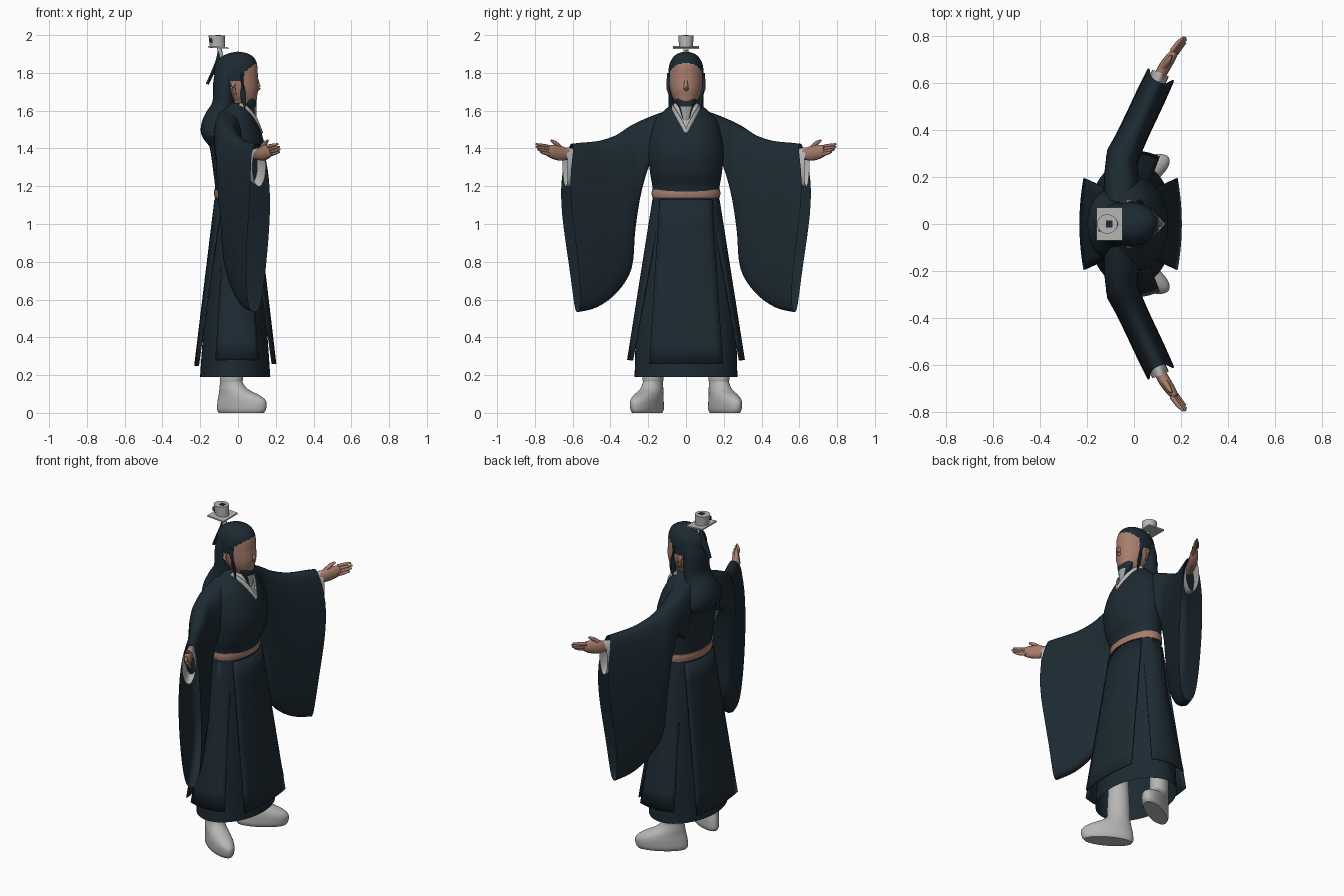
import bpy
import math
from mathutils import Vector

if "Cube" in bpy.data.objects:
    bpy.data.objects.remove(bpy.data.objects["Cube"])


def material(name, rgb):
    m = bpy.data.materials.new(name)
    m.use_nodes = True
    m.diffuse_color = (*rgb, 1)
    m.node_tree.nodes["Principled BSDF"].inputs["Base Color"].default_value = (*rgb, 1)
    return m


NAVY = material("dark navy", (0.012, 0.023, 0.032))
SKIN = material("warm skin", (0.39, 0.205, 0.15))
WHITE = material("off white", (0.47, 0.47, 0.465))
GREY = material("pale grey", (0.36, 0.37, 0.38))


def smooth_keys(keys, steps=6):
    """Catmull-Rom resampling of a list of equal-length tuples."""
    out = []
    for i in range(len(keys) - 1):
        p = [keys[max(0, min(len(keys) - 1, i + k))] for k in (-1, 0, 1, 2)]
        for s in range(steps):
            t = s / steps
            out.append(tuple(
                b + 0.5 * t * (c - a + t * (2 * a - 5 * b + 4 * c - d + t * (3 * (b - c) + d - a)))
                for a, b, c, d in zip(*p)))
    out.append(keys[-1])
    return out


def skin_rings(name, rings, mats, rule=None, closed=True, caps=True, mirror=False, thick=0):
    """Bridge equal-sized point rings into one smooth object."""
    n = len(rings[0])
    verts = [v for r in rings for v in r]
    faces = [(i * n + j, i * n + (j + 1) % n, (i + 1) * n + (j + 1) % n, (i + 1) * n + j)
             for i in range(len(rings) - 1) for j in range(n if closed else n - 1)]
    if closed and caps:
        faces += [tuple(reversed(range(n))), tuple(range(len(verts) - n, len(verts)))]
    me = bpy.data.meshes.new(name)
    me.from_pydata(verts, [], faces)
    for m in mats:
        me.materials.append(m)
    if rule:
        for p in me.polygons:
            p.material_index = rule(p.center, p.normal)
    ob = bpy.data.objects.new(name, me)
    bpy.context.collection.objects.link(ob)
    bpy.ops.object.select_all(action="DESELECT")
    ob.select_set(True)
    bpy.context.view_layer.objects.active = ob
    bpy.ops.object.mode_set(mode="EDIT")
    bpy.ops.mesh.select_all(action="SELECT")
    bpy.ops.mesh.normals_make_consistent(inside=False)
    bpy.ops.object.mode_set(mode="OBJECT")
    bpy.ops.object.shade_smooth_by_angle(angle=math.radians(45))
    if thick:
        ob.modifiers.new("thickness", "SOLIDIFY").thickness = thick
    if mirror:
        ob.modifiers.new("mirror", "MIRROR").use_axis = (False, True, False)
    return ob


def angles(n):
    return [2 * math.pi * k / n for k in range(n)]


def stack(name, keys, mats, segs=48, steps=6, turn=0, base=(0, 0), **kw):
    """Loft of horizontal ellipses: (z, centre x, radius x, radius y)."""
    c, s = math.cos(turn), math.sin(turn)
    rings = []
    for z, cx, rx, ry in smooth_keys(keys, steps):
        ring = [(cx + rx * math.cos(a), ry * math.sin(a)) for a in angles(segs)]
        rings.append([(base[0] + c * x - s * y, base[1] + s * x + c * y, z) for x, y in ring])
    return skin_rings(name, rings, mats, **kw)


def tube(name, keys, mat, segs=14, steps=4, **kw):
    """Sweep along a path: (x, y, z, side radius, upper radius)."""
    keys = smooth_keys(keys, steps)
    rings = []
    for i, k in enumerate(keys):
        d = Vector(keys[min(i + 1, len(keys) - 1)][:3]) - Vector(keys[max(i - 1, 0)][:3])
        side = d.cross(Vector((0, 0.01, 1))).normalized()
        up = side.cross(d).normalized()
        rings.append([Vector(k[:3]) + side * k[3] * math.cos(a) + up * k[4] * math.sin(a)
                      for a in angles(segs)])
    return skin_rings(name, rings, [mat], **kw)


def panel(name, top, bottom, w0, w1, along, bow, mirror=False):
    """Hanging cloth panel whose side edges curve back to the body."""
    top, bottom, along = Vector(top), Vector(bottom), Vector(along)
    rows = []
    for i in range(9):
        t = i / 8
        mid, w = top.lerp(bottom, t), w0 + (w1 - w0) * t
        rows.append([mid + along * w * u - Vector(bow) * u * u * (1 - 0.5 * t)
                     for u in [k / 5 - 1 for k in range(11)]])
    skin_rings(name, rows, [NAVY], closed=False, mirror=mirror, thick=0.008)


# Robe: skirt, hanging panels, upper body with white neckline
stack("skirt", [(1.16, -.015, .105, .172), (.9, -.015, .13, .213), (.55, -.015, .16, .257),
                (.35, -.015, .175, .268), (.19, -.015, .186, .272)], [NAVY], caps=False)
panel("front_panel", (.1, 0, 1.13), (.203, 0, .26), .14, .195, (0, 1, 0), (.035, 0, 0))
panel("back_panel", (-.125, 0, 1.13), (-.232, 0, .25), .14, .195, (0, 1, 0), (-.035, 0, 0))
panel("side_panel", (-.01, .178, 1.13), (-.005, .312, .28), .06, .115, (1, 0, 0), (0, .05, 0), True)
stack("upper_robe", [(1.12, -.015, .105, .172), (1.2, -.01, .112, .178), (1.27, 0, .13, .19),
                     (1.38, 0, .145, .2), (1.48, -.02, .145, .19), (1.55, -.03, .125, .165),
                     (1.61, -.02, .085, .105), (1.64, -.02, .07, .07)],
      [NAVY, WHITE], segs=96, steps=8,
      rule=lambda c, n: int(c.x > .02 and c.z > 1.48 + abs(c.y) * 2))
stack("belt", [(1.14, -.015, .109, .179), (1.16, -.015, .112, .182), (1.182, -.015, .111, .18)],
      [SKIN])
tube("collar", [(.005, .076, 1.63, .008, .016), (.05, .064, 1.6, .008, .018),
                (.09, .036, 1.55, .008, .018), (.124, .0, 1.48, .007, .012)], WHITE, mirror=True)


# Wide hanging sleeves: each section runs from an upper point to a lower point in y, z
def sleeve_section(y0, z0, y1, z1, half, bulge):
    ring = []
    for a in angles(40):
        t = (1 - math.cos(a)) / 2
        y = y0 + (y1 - y0) * t + bulge * math.sin(math.pi * t ** 0.6) ** 2
        x = max(-.05, -.047 + .47 * (y - .29))
        w = half * math.copysign(abs(math.sin(a)) ** 0.7, math.sin(a))
        ring.append((x + w * .88, y - w * .42, z0 + (z1 - z0) * t))
    return ring


sleeve_keys = [(.07, 1.61, .13, 1.27, .09, 0), (.18, 1.57, .2, 1.32, .085, 0),
               (.28, 1.525, .25, 1.16, .075, 0), (.36, 1.475, .28, .95, .07, 0),
               (.44, 1.445, .295, .76, .067, .0), (.5, 1.435, .37, .635, .066, .012),
               (.56, 1.43, .47, .56, .066, .025), (.605, 1.425, .575, .533, .064, .04)]
skin_rings("sleeve", [sleeve_section(*k) for k in smooth_keys(sleeve_keys, 4)], [NAVY],
           caps=False, mirror=True)
tube("inner_cuff", [(.075, .56, 1.305, .03, .085), (.098, .605, 1.303, .036, .1),
                    (.112, .64, 1.302, .038, .104)], WHITE, segs=24, caps=False, mirror=True)

# Hands, held edge-up with the fingers fanned upright
tube("palm", [(.075, .56, 1.37, .022, .028), (.11, .63, 1.37, .024, .032),
              (.132, .67, 1.375, .025, .04), (.16, .712, 1.385, .021, .036),
              (.176, .735, 1.392, .014, .026)], SKIN, mirror=True)
for i, finger in enumerate(("index", "middle", "ring", "little")):
    o = (i - 1.5) * .014
    reach = (.06, .064, .06, .05)[i]
    x, y, z = .168 + o * .4, .727 - o * .3, 1.39 - o
    tube(finger + "_finger", [(x, y, z, .01, .01), (x + reach * .45, y + reach * .6, z + .006, .009, .009),
                              (x + reach * .85, y + reach, z + .012, .005, .005)],
         SKIN, segs=8, mirror=True)
tube("thumb", [(.125, .665, 1.4, .014, .014), (.143, .69, 1.427, .012, .012),
               (.158, .715, 1.442, .006, .006)], SKIN, segs=8, mirror=True)


# Head with a face area, then nose, ears, hair and beard
def head_rule(c, n):
    hairline = 1.85 - 3 * c.y ** 2 - 400 * c.y ** 4
    return int(c.z < 1.66 or (c.z < hairline and c.x > .03) or (c.z < 1.76 and c.x > -.04))


stack("head", [(1.57, -.01, .045, .05), (1.62, 0, .055, .052), (1.645, .025, .068, .056),
               (1.68, .012, .09, .076), (1.72, 0, .108, .088), (1.78, -.01, .115, .093),
               (1.84, -.01, .112, .089), (1.88, -.005, .09, .07), (1.903, 0, .05, .042),
               (1.912, 0, .006, .006)], [NAVY, SKIN], segs=80, steps=8, rule=head_rule)
tube("nose", [(.097, 0, 1.785, .006, .004), (.106, 0, 1.745, .009, .008),
              (.11, 0, 1.72, .014, .01), (.1, 0, 1.708, .01, .006)], SKIN)
tube("ear", [(-.015, .085, 1.685, .008, .005), (-.022, .091, 1.72, .016, .006),
             (-.022, .09, 1.755, .01, .005)], SKIN, mirror=True)
tube("side_lock", [(.02, .087, 1.8, .016, .005), (.025, .088, 1.72, .016, .006),
                   (.03, .076, 1.65, .014, .006), (.035, .07, 1.59, .006, .004)], NAVY, mirror=True)
stack("back_hair", [(1.86, -.04, .065, .075), (1.76, -.065, .065, .09), (1.65, -.073, .062, .092),
                    (1.59, -.09, .08, .1), (1.53, -.112, .082, .13), (1.47, -.115, .078, .14),
                    (1.41, -.105, .045, .11)], [NAVY])
stack("beard", [(1.52, .087, .005, .006), (1.56, .083, .014, .02), (1.61, .073, .024, .034),
                (1.64, .06, .037, .052), (1.66, .058, .038, .054), (1.668, .065, .028, .03)],
      [NAVY, GREY], rule=lambda c, n: int(c.z < 1.62 and abs(n.x) > .75 and c.x > .08))
tube("hair_tail", [(-.095, 0, 1.92, .012, .012), (-.105, 0, 1.87, .014, .012),
                   (-.13, 0, 1.81, .022, .01), (-.163, 0, 1.74, .012, .008)], NAVY)

# Topknot crown: stem, tilted square brim, flared cup and dark inset plates
stack("crown_stem", [(1.86, -.085, .014, .014), (1.935, -.1, .012, .012)], [WHITE], segs=16, steps=1)
for name, loc, size, tilt, mat in (("crown_brim", (-.105, 0, 1.935), (.11, .138, .008), 4, WHITE),
                                   ("crown_inset", (-.105, 0, 1.997), (.028, .028, .006), 0, NAVY),
                                   ("crown_badge", (-.142, -.028, 1.972), (.018, .008, .022), 0, NAVY)):
    bpy.ops.mesh.primitive_cube_add(size=1, location=loc, rotation=(0, math.radians(tilt), 0))
    ob = bpy.context.object
    ob.name, ob.scale = name, size
    ob.data.materials.append(mat)
stack("crown_cup", [(1.932, -.108, .04, .036), (1.998, -.113, .043, .041)], [WHITE], segs=32, steps=1)

# Boots, toes turned outward
stack("boot", [(0, .06, .135, .05), (.02, .062, .146, .058), (.06, .064, .145, .06),
               (.09, .05, .125, .058), (.125, .015, .083, .054), (.16, 0, .064, .05),
               (.2, 0, .064, .052), (.4, 0, .055, .05)],
      [WHITE], segs=32, turn=math.radians(30), base=(-.035, .175), mirror=True)
